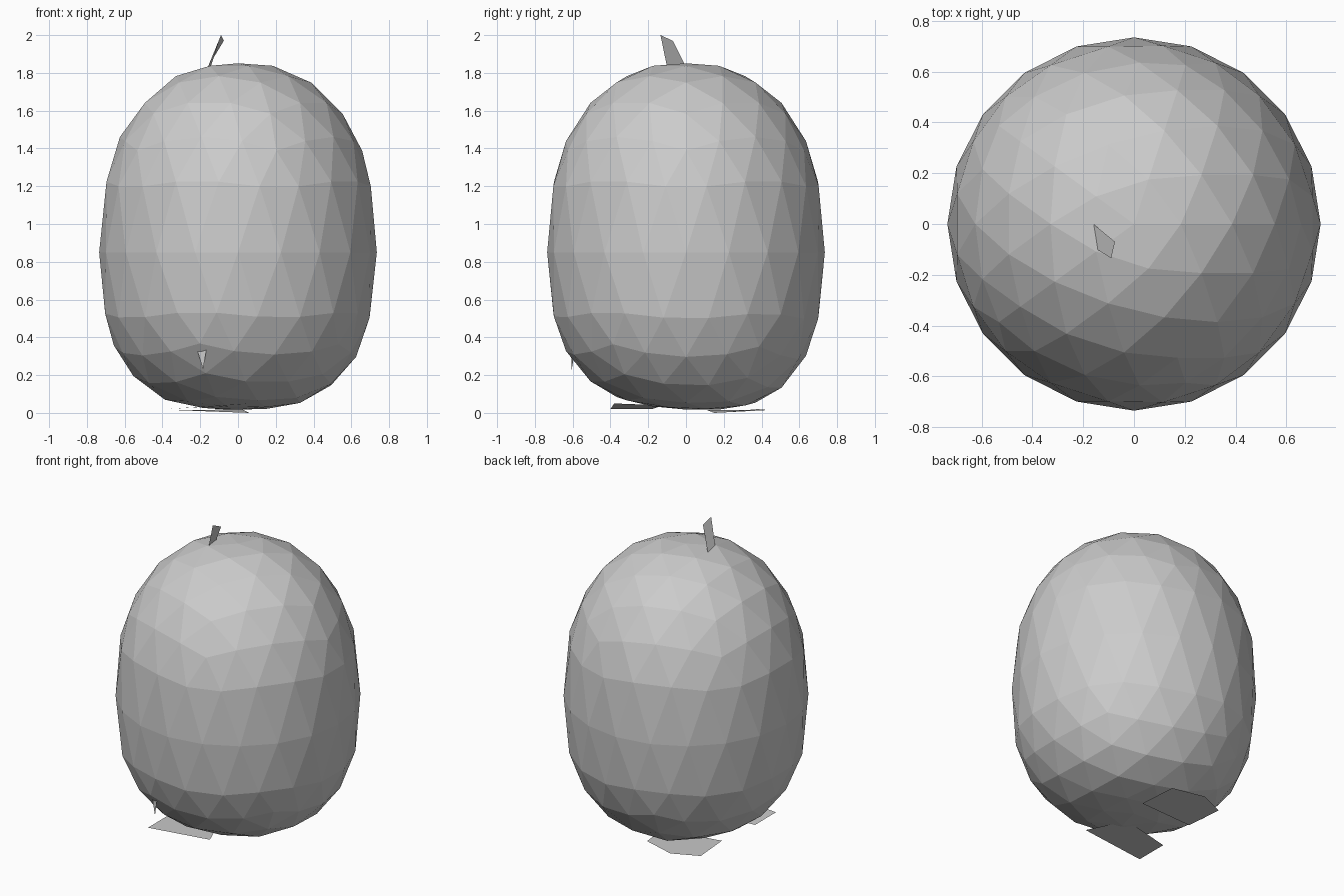
import bpy

if "Cube" in bpy.data.objects:
    bpy.data.objects.remove(bpy.data.objects["Cube"])

# Height profile of the body: unit-sphere height -> fraction of half height
UPPER = [(0, 0), (0.2325, 0.33), (0.447, 0.535), (0.674, 0.745),
         (0.851, 0.895), (0.962, 0.98), (1.01, 1.0)]
LOWER = [(0, 0), (0.2325, 0.37), (0.447, 0.59), (0.674, 0.80),
         (0.851, 0.935), (0.962, 0.985), (1.01, 1.0)]
RADIUS, WAIST, RISE, DROP = 0.735, 0.85, 1.005, 0.835


def lookup(table, t):
    for (a, fa), (b, fb) in zip(table, table[1:]):
        if t <= b:
            return fa + (fb - fa) * (t - a) / (b - a)
    return table[-1][1]


def flat_piece(name, points):
    """A single flat flap given by its outline."""
    mesh = bpy.data.meshes.new(name)
    mesh.from_pydata(points, [], [list(range(len(points)))])
    obj = bpy.data.objects.new(name, mesh)
    bpy.context.collection.objects.link(obj)
    return obj


# Faceted egg-shaped body
bpy.ops.mesh.primitive_ico_sphere_add(subdivisions=3, radius=1)
body = bpy.context.object
body.name = "body"
for v in body.data.vertices:
    x, y, z = v.co
    if z >= 0:
        z = WAIST + RISE * lookup(UPPER, z)
    else:
        f = lookup(LOWER, -z)
        z = WAIST - DROP * f - 0.035 * y * f * f   # slight tilt of the underside
    v.co = (x * RADIUS, y * RADIUS, z)

# Small leaf on top
flat_piece("top_leaf", [(-0.16, 0.0, 1.83), (-0.075, -0.07, 1.97),
                        (-0.09, -0.135, 2.0), (-0.145, -0.10, 1.83)])

# Small pointed flap low on the front
flat_piece("front_flap", [(-0.23, -0.58, 0.38), (-0.185, -0.605, 0.23),
                          (-0.165, -0.61, 0.35)])

# Two flat feet under the body
flat_piece("front_foot", [(-0.38, -0.40, 0.02), (0.06, -0.38, 0.05),
                          (-0.05, -0.12, 0.04), (-0.38, -0.18, 0.02)])
flat_piece("back_foot", [(-0.36, 0.36, 0.015), (-0.19, 0.435, 0.015),
                         (0.02, 0.38, 0.02), (0.06, 0.15, 0.0),
                         (-0.34, 0.11, 0.015)])
